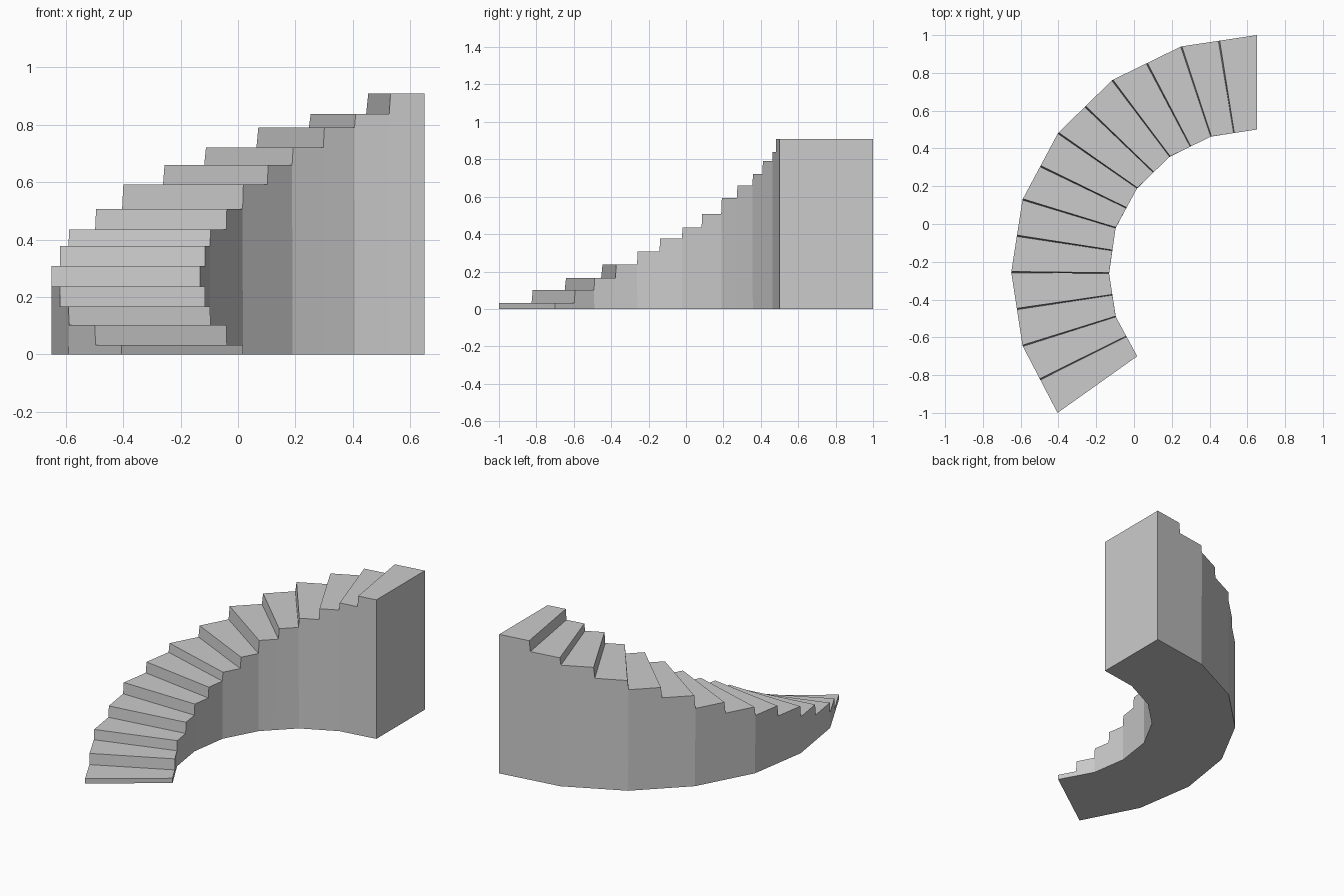
import bpy, bmesh
from mathutils import Vector

if "Cube" in bpy.data.objects:
    bpy.data.objects.remove(bpy.data.objects["Cube"])

# Plan outline of the curved stair: seven straight segments, two steps each
outer = [(-.405, -1), (-.59, -.645), (-.65, -.255), (-.59, .13),
         (-.402, .482), (-.115, .762), (.25, .94), (.65, 1)]
inner = [(.017, -.70), (-.097, -.49), (-.132, -.26), (-.097, -.02),
         (.017, .19), (.19, .357), (.408, .463), (.65, .50)]
heights = [.032, .102, .166, .237, .308, .377, .434, .507,
           .592, .66, .72, .791, .838, .908]
LEAN = .009  # slight slope of the risers

bm = bmesh.new()


def point(path, t, z):
    """Point at segment parameter t along a plan path."""
    i = max(0, min(int(t), len(path) - 2))
    p = Vector(path[i]).lerp(Vector(path[i + 1]), t - i)
    return bm.verts.new((p.x, p.y, z))


def pair(t, z):
    return point(outer, t, z), point(inner, t, z)


# Each step is a tread, riser, underside strip and two side walls
floor = pair(0, 0)
start = floor
low = None
for k, h in enumerate(heights):
    t0, t1 = k / 2, (k + 1) / 2
    last = k == len(heights) - 1
    front = pair(t0 + (LEAN if k else 0), h)
    back = pair(t1 - (0 if last else LEAN), h)
    next_floor = pair(t1, 0)
    bm.faces.new((front[0], front[1], back[1], back[0]))
    bm.faces.new((floor[0], next_floor[0], next_floor[1], floor[1]))
    foot = low or floor
    bm.faces.new((foot[0], foot[1], front[1], front[0]))
    for s in (0, 1):
        wall = [floor[s], next_floor[s], back[s], front[s]]
        if low:
            wall.append(low[s])
        bm.faces.new(wall)
    floor, low = next_floor, back

# Tall end wall
bm.faces.new((floor[0], floor[1], low[1], low[0]))
bmesh.ops.recalc_face_normals(bm, faces=bm.faces)

mesh = bpy.data.meshes.new("curved_staircase")
bm.to_mesh(mesh)
bm.free()
bpy.context.collection.objects.link(bpy.data.objects.new("curved_staircase", mesh))
